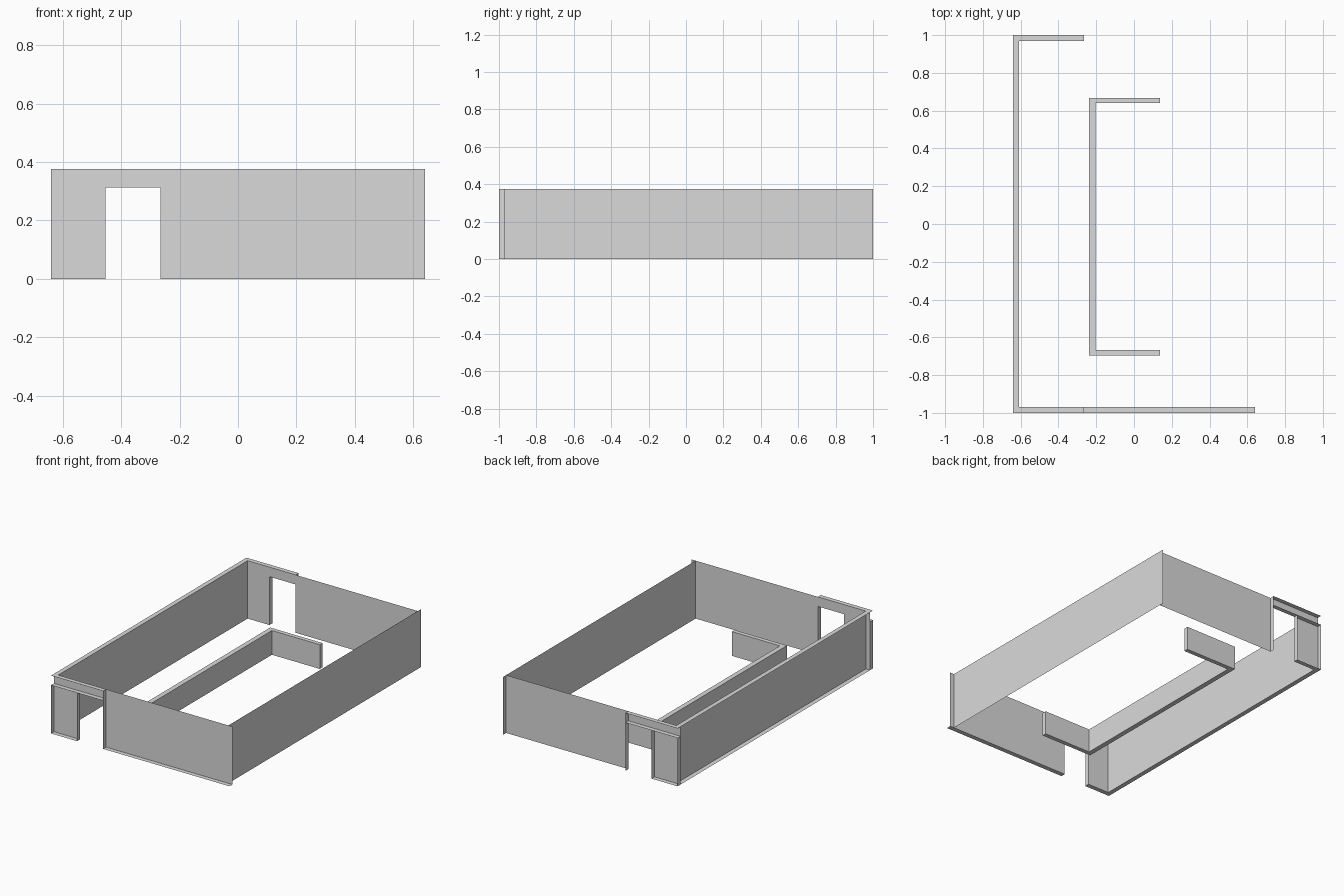
import bpy
import bmesh

if "Cube" in bpy.data.objects:
    bpy.data.objects.remove(bpy.data.objects["Cube"], do_unlink=True)

# Main dimensions
X, Y, H = 0.64, 1.0, 0.375          # outer half width, half length, wall height
XI, YI = 0.61, 0.97                 # inner wall faces
DOOR_L, DOOR_R, DOOR_H = -0.454, -0.266, 0.313
LOW_H = 0.157                       # low inner wall height

grey = bpy.data.materials.new("plaster grey")
grey.use_nodes = True
COLOUR = (0.7, 0.7, 0.7, 1)
grey.diffuse_color = COLOUR
grey.node_tree.nodes["Principled BSDF"].inputs["Base Color"].default_value = COLOUR


def make(name, bm):
    bmesh.ops.remove_doubles(bm, verts=bm.verts, dist=1e-5)
    bmesh.ops.recalc_face_normals(bm, faces=bm.faces)
    mesh = bpy.data.meshes.new(name)
    bm.to_mesh(mesh)
    bm.free()
    mesh.materials.append(grey)
    obj = bpy.data.objects.new(name, mesh)
    bpy.context.collection.objects.link(obj)


def sheets(name, rects):
    """Flat panels, each given as x, y and z ranges with one range a single value."""
    bm = bmesh.new()
    for ranges in rects:
        flat = next(i for i, r in enumerate(ranges) if not isinstance(r, tuple))
        a, b = [i for i in range(3) if i != flat]
        corners = []
        for i, j in ((0, 0), (1, 0), (1, 1), (0, 1)):
            p = [0, 0, 0]
            p[flat], p[a], p[b] = ranges[flat], ranges[a][i], ranges[b][j]
            corners.append(bm.verts.new(p))
        bm.faces.new(corners)
    make(name, bm)


# Long left wall: inner face with top and bottom edges, open on the outside
sheets("left_wall", [
    (-XI, (-YI, YI), (0, H)),
    ((-X, -XI), (-YI, YI), H),
    ((-X, -XI), (-YI, YI), 0),
])

# Long right wall: a single sheet running past the back panel
sheets("right_wall", [(XI, (-YI, Y), (0, H))])

# End walls, each with a doorway near the left wall
for side, s, panel_end in (("front", -1, X), ("back", 1, XI)):
    inner = s * YI
    depth = tuple(sorted((s * YI, s * Y)))
    sheets(side + "_door_pillar", [
        ((-X, DOOR_L), inner, (0, DOOR_H)),
        ((-X, DOOR_L), depth, 0),
        (-X, depth, (0, DOOR_H)),
        (DOOR_L, depth, (0, DOOR_H)),
    ])
    sheets(side + "_door_lintel", [
        ((-X, DOOR_R), inner, (DOOR_H, H)),
        ((-X, DOOR_R), depth, H),
        ((-X, DOOR_R), depth, DOOR_H),
    ])
    panel = [
        ((DOOR_R, panel_end), inner, (0, H)),
        (DOOR_R, depth, (0, H)),
    ]
    if side == "front":
        panel.append(((DOOR_R, panel_end), depth, 0))
    sheets(side + "_wall_panel", panel)

# Low U-shaped inner wall, extruded from its plan
plan = [(-0.237, -0.696), (0.138, -0.696), (0.138, -0.668), (-0.205, -0.668),
        (-0.205, 0.64), (0.138, 0.64), (0.138, 0.668), (-0.237, 0.668)]
bm = bmesh.new()
base = bm.faces.new([bm.verts.new((x, y, 0)) for x, y in plan])
top = bmesh.ops.extrude_face_region(bm, geom=[base], use_keep_orig=True)["geom"]
for v in top:
    if isinstance(v, bmesh.types.BMVert):
        v.co.z = LOW_H
make("low_inner_wall", bm)
